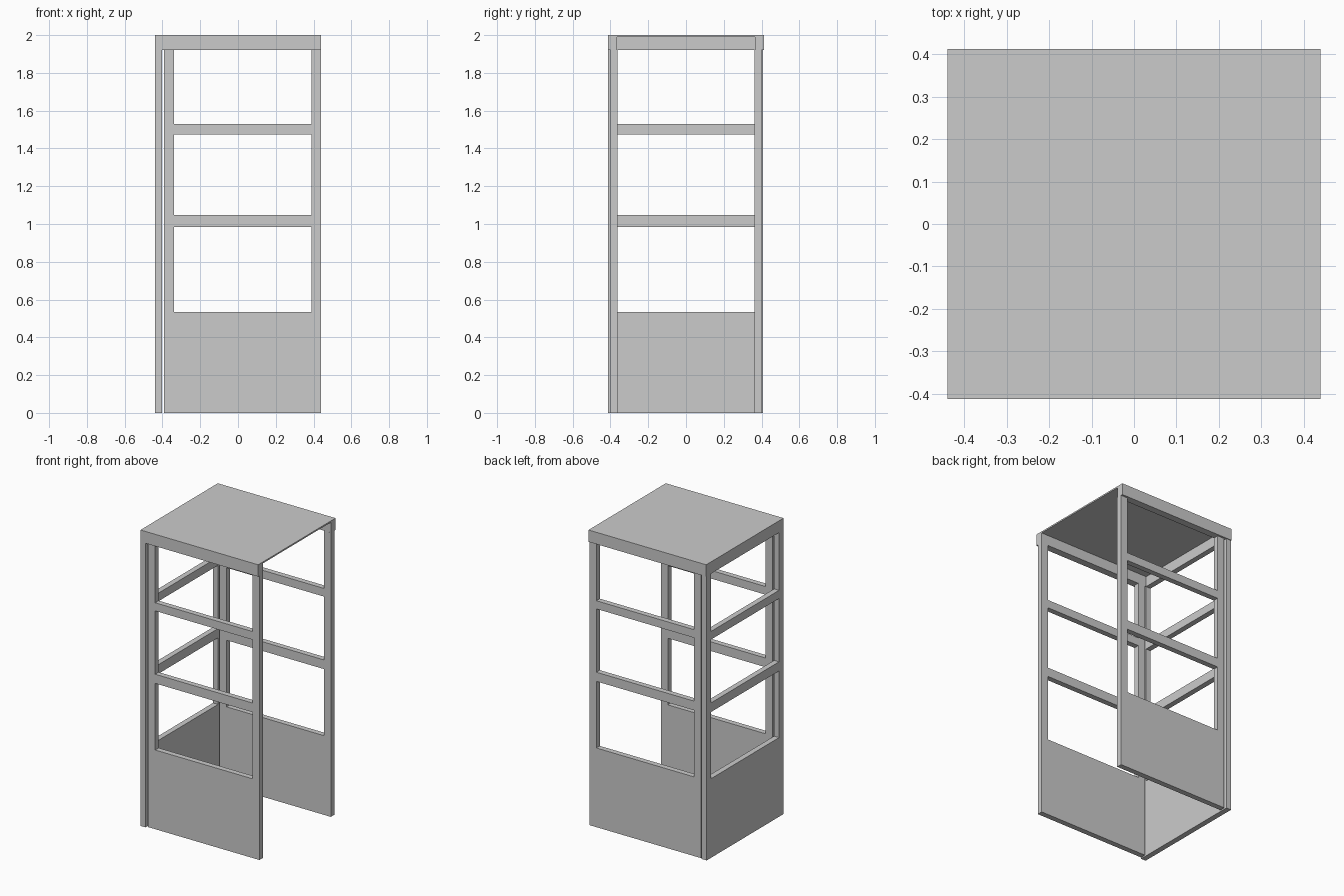
import bpy, bmesh

if "Cube" in bpy.data.objects:
    bpy.data.objects.remove(bpy.data.objects["Cube"])

STILE_Z = [0, 0.535, 0.985, 1.047, 1.475, 1.53, 1.92]   # panel top, rail edges, underside of top band
OPEN_ROWS = {1, 3, 5}                                   # window rows between the rails


def finish(bm, name):
    bmesh.ops.recalc_face_normals(bm, faces=bm.faces)
    me = bpy.data.meshes.new(name)
    bm.to_mesh(me)
    bm.free()
    ob = bpy.data.objects.new(name, me)
    bpy.context.collection.objects.link(ob)
    return ob


def box(name, lo, hi):
    bm = bmesh.new()
    bmesh.ops.create_cube(bm, size=1)
    for v in bm.verts:
        v.co = [(a + b) / 2 + c * (b - a) for a, b, c in zip(lo, hi, v.co)]
    return finish(bm, name)


def wall(name, us, axis, t0, t1):
    """Framed wall: us = outer/inner stile edges along the wall, t0..t1 = thickness."""
    bm = bmesh.new()

    def point(u, z):
        return (u, t0, z) if axis == 'x' else (t0, u, z)

    grid = [[bm.verts.new(point(u, z)) for u in us] for z in STILE_Z]
    for r in range(len(STILE_Z) - 1):
        for c in range(3):
            if c == 1 and r in OPEN_ROWS:
                continue
            bm.faces.new((grid[r][c], grid[r][c + 1], grid[r + 1][c + 1], grid[r + 1][c]))
    # give the sheet its thickness
    ext = bmesh.ops.extrude_face_region(bm, geom=bm.faces[:], use_keep_orig=True)
    shift = (0, t1 - t0, 0) if axis == 'x' else (t1 - t0, 0, 0)
    bmesh.ops.translate(bm, vec=shift,
                        verts=[g for g in ext['geom'] if isinstance(g, bmesh.types.BMVert)])
    # merge coplanar cells into clean faces
    bmesh.ops.recalc_face_normals(bm, faces=bm.faces)
    return finish(bm, name)


# front and back walls, held clear of the side wall by a narrow gap
for name, s in (("front_wall", -1), ("back_wall", 1)):
    wall(name, [-0.392, -0.339, 0.39, 0.44], 'x', s * 0.40, s * 0.363)

# left side wall (right side is the open doorway)
wall("left_wall", [-0.413, -0.365, 0.362, 0.408], 'y', -0.44, -0.403)

# top bands
for name, s in (("front_band", -1), ("back_band", 1)):
    y0, y1 = sorted((s * 0.413, s * 0.364))
    box(name, (-0.44, y0, 1.92), (0.44, y1, 1.99))
box("left_band", (-0.44, -0.364, 1.92), (-0.403, 0.364, 1.99))

# thin roof sheet
box("roof", (-0.44, -0.413, 1.99), (0.44, 0.413, 2.0))
